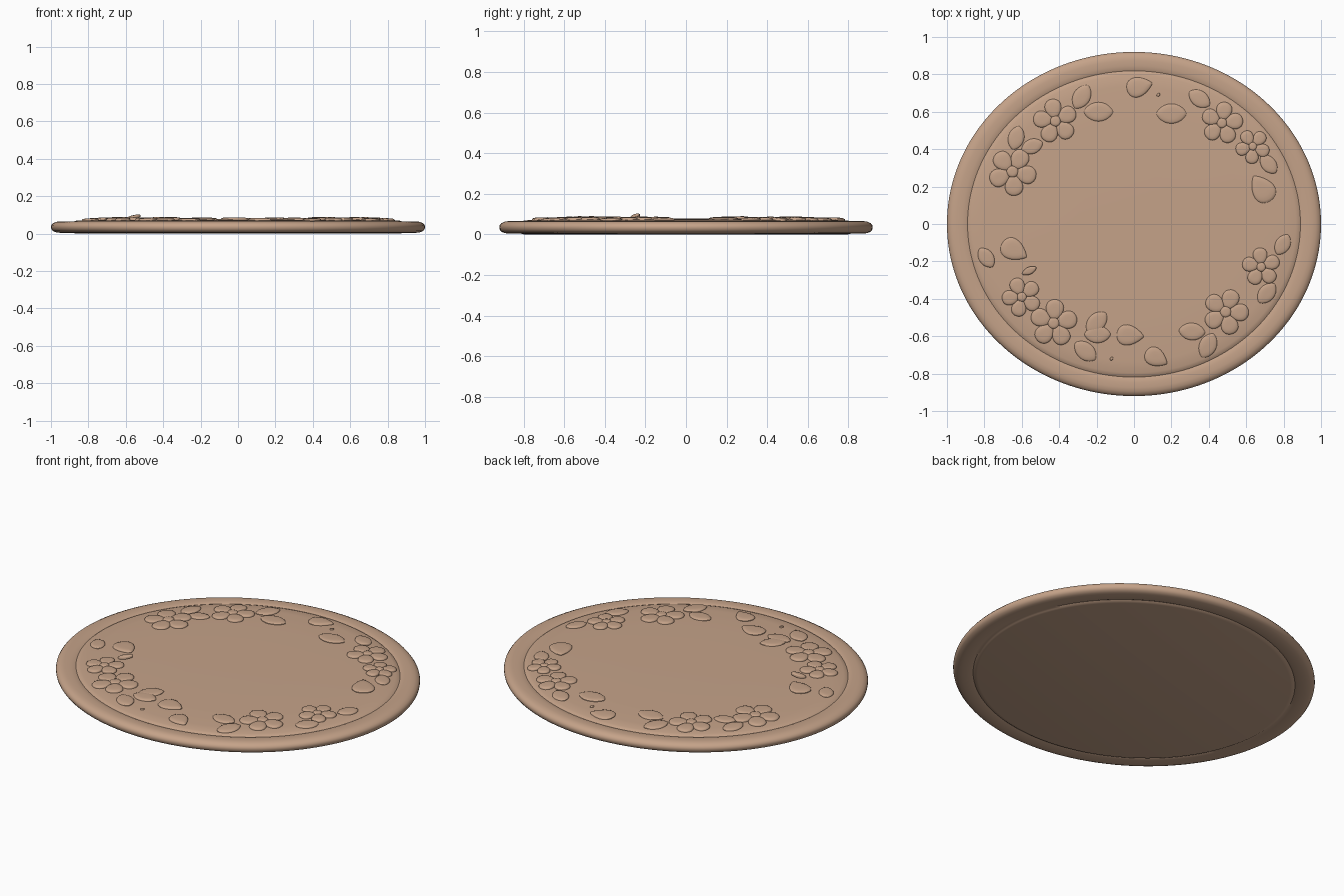
import bpy, bmesh, math

if "Cube" in bpy.data.objects:
    bpy.data.objects.remove(bpy.data.objects["Cube"])

clay = bpy.data.materials.new("tan clay")
clay.diffuse_color = (0.56, 0.365, 0.25, 1)
clay.use_nodes = True
clay.node_tree.nodes["Principled BSDF"].inputs["Base Color"].default_value = clay.diffuse_color
YS = 0.92  # plate is an ellipse

# Upper and lower profile of the plate (radius, z)
TOP = [(0, .079), (.3, .079), (.6, .077), (.8, .073), (.865, .069), (.882, .064), (.89, .059),
       (.90, .063), (.92, .065), (.95, .066), (.972, .063), (.99, .055)]
EDGE = [(.998, .045), (1, .036), (.998, .025), (.99, .014), (.972, .007), (.95, .004)]
BOTTOM = [(.905, .004), (.89, .009), (.88, .003), (.865, 0), (0, 0)]


def surface(x, y):
    r = math.hypot(x, y / YS)
    for (a, za), (b, zb) in zip(TOP, TOP[1:]):
        if r <= b:
            return za + (zb - za) * (r - a) / (b - a)
    return TOP[-1][1]


def finish(bm, name, angle=40):
    bmesh.ops.recalc_face_normals(bm, faces=bm.faces)
    me = bpy.data.meshes.new(name)
    bm.to_mesh(me)
    bm.free()
    me.materials.append(clay)
    ob = bpy.data.objects.new(name, me)
    bpy.context.collection.objects.link(ob)
    bpy.ops.object.select_all(action='DESELECT')
    ob.select_set(True)
    bpy.context.view_layer.objects.active = ob
    bpy.ops.object.shade_smooth_by_angle(angle=math.radians(angle))
    return ob


def bridge(bm, a, b):
    n = max(len(a), len(b))
    for i in range(n):
        j = (i + 1) % n
        if len(a) == 1:
            bm.faces.new((a[0], b[i], b[j]))
        elif len(b) == 1:
            bm.faces.new((a[i], b[0], a[j]))
        else:
            bm.faces.new((a[i], b[i], b[j], a[j]))


# Plate: lathed oval
bm = bmesh.new()
N = 160
prev = None
for r, z in TOP + EDGE + BOTTOM:
    if r == 0:
        ring = [bm.verts.new((0, 0, z))]
    else:
        ring = [bm.verts.new((r * math.cos(2 * math.pi * i / N), YS * r * math.sin(2 * math.pi * i / N), z))
                for i in range(N)]
    if prev:
        bridge(bm, prev, ring)
    prev = ring
finish(bm, "oval_plate", 50)


def pad(bm, cx, cy, half_len, half_wid, ang, height, kind="petal", n=24, lift=0.0):
    """Raised relief shape following the plate surface."""
    c, s = math.cos(ang), math.sin(ang)
    prev = None
    for k, h in ((1, -.4), (1, .3), (.95, .6), (.82, .85), (.55, .98), (.25, 1), (0, 1)):
        ring = []
        for i in range(n if k else 1):
            t = 2 * math.pi * i / n
            u, v = math.cos(t), math.sin(t)
            if kind == "leaf":      # pointed at both ends
                v = v * abs(math.sin(t)) ** .35
            elif kind == "bud":     # egg with a pointed tip
                v = v * (1 - .35 * u) * (abs(math.sin(t)) ** .4 if u > 0 else 1)
            elif kind == "petal":   # wider outwards
                v = v * (1 + .18 * u)
            x = cx + k * (u * half_len * c - v * half_wid * s)
            y = cy + k * (u * half_len * s + v * half_wid * c)
            z = surface(x, y) + h * height + lift * (1 + u * k) / 2
            ring.append(bm.verts.new((x, y, z)))
        if prev:
            bridge(bm, prev, ring)
        prev = ring


# Five-petal flowers: x, y, radius, turn in degrees
flowers = [(-.65, .28, .128, 60), (-.42, .55, .118, 100), (.47, .54, .112, 80), (.635, .415, .092, 50),
           (.68, -.23, .102, 95), (.49, -.47, .122, 70), (-.43, -.53, .126, 85), (-.60, -.39, .105, 40)]
for i, (x, y, r, a) in enumerate(flowers):
    bm = bmesh.new()
    for k in range(5):
        t = math.radians(a + 72 * k)
        pad(bm, x + .58 * r * math.cos(t), y + .58 * r * math.sin(t), .43 * r, .37 * r, t, .012)
    pad(bm, x, y, .25 * r, .25 * r, 0, .015, "round", 16)
    finish(bm, f"flower_{i + 1}")

# Leaves: x, y, length, angle
leaves = [(-.28, .68, .14, 60), (-.19, .60, .155, 0), (-.63, .46, .13, 75), (-.545, .415, .12, 20),
          (.35, .67, .13, -35), (.72, .32, .12, -50), (.795, -.11, .12, 60), (.71, -.37, .13, 50),
          (.395, -.65, .14, 65), (.31, -.575, .14, -5), (-.20, -.525, .14, 45), (-.195, -.59, .14, 0),
          (-.26, -.68, .14, -40), (-.79, -.18, .12, -55), (.2, .59, .16, 0)]
for i, (x, y, l, a) in enumerate(leaves):
    bm = bmesh.new()
    pad(bm, x, y, l / 2, l * .33, math.radians(a), .010, "leaf")
    finish(bm, f"leaf_{i + 1}")

# Buds and loose petals: x, y, length, angle
buds = [(.03, .735, .14, 15), (.685, .19, .16, 125), (.12, -.715, .13, -30),
        (-.02, -.595, .145, -5), (-.64, -.14, .15, -30)]
for i, (x, y, l, a) in enumerate(buds):
    bm = bmesh.new()
    pad(bm, x, y, l / 2, l * .36, math.radians(a), .011, "bud")
    finish(bm, f"bud_{i + 1}")

# Small curled leaf that lifts off the surface, and two tiny dots
bm = bmesh.new()
pad(bm, -.56, -.25, .042, .02, math.radians(25), .012, "leaf", lift=.018)
finish(bm, "curled_leaf")
for i, (x, y) in enumerate(((.13, .69), (-.12, -.72))):
    bm = bmesh.new()
    pad(bm, x, y, .011, .008, .9, .008, "round", 10)
    finish(bm, f"dot_{i + 1}")
